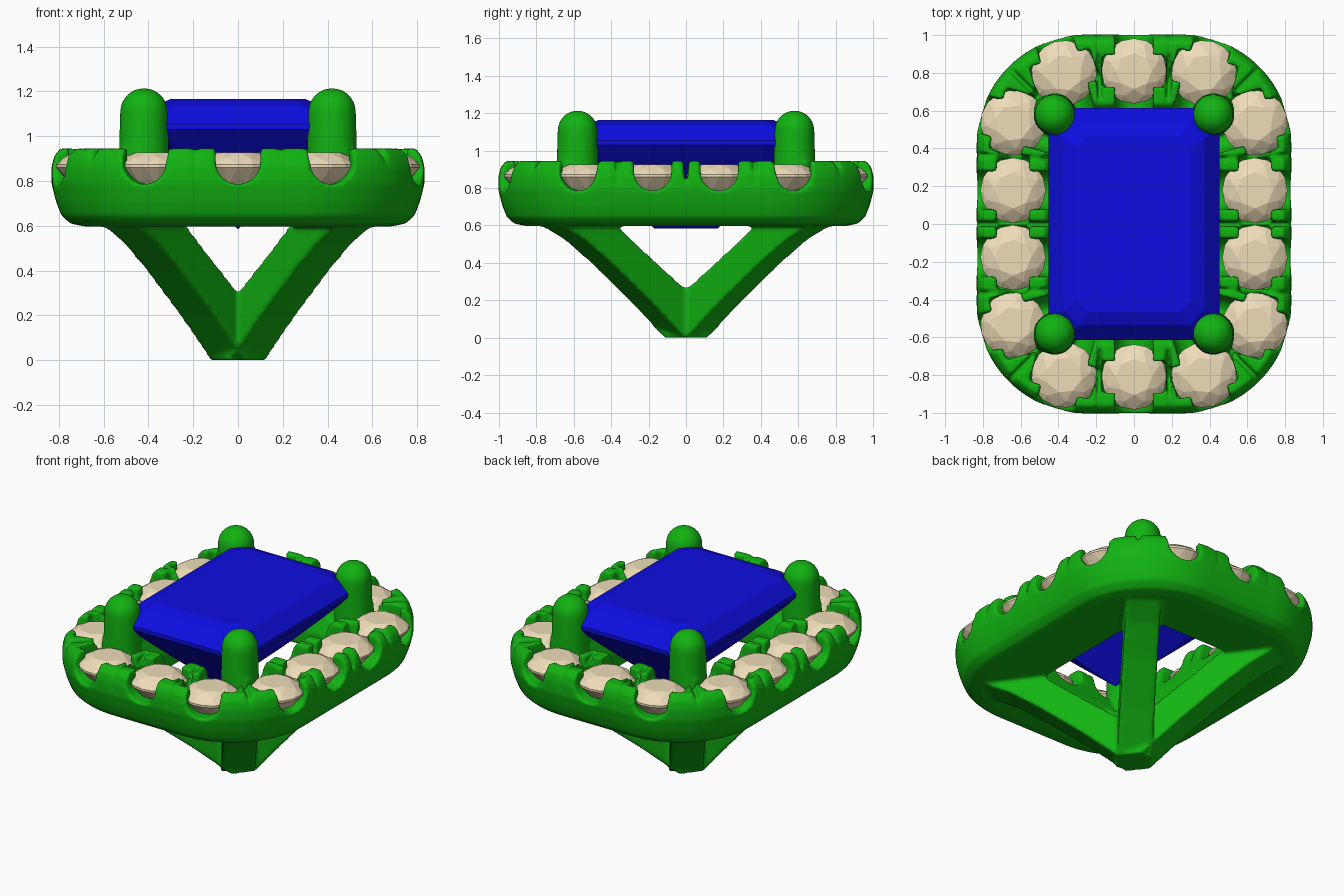
import bpy, bmesh
from math import sin, cos, pi, radians
from mathutils import Vector, Matrix

if "Cube" in bpy.data.objects:
    bpy.data.objects.remove(bpy.data.objects["Cube"])


def material(name, rgb):
    m = bpy.data.materials.new(name)
    m.diffuse_color = (*rgb, 1)
    m.use_nodes = True
    m.node_tree.nodes["Principled BSDF"].inputs["Base Color"].default_value = m.diffuse_color
    return m


GREEN = material("green_metal", (0.006, 0.45, 0.006))
BLUE = material("blue_stone", (0.004, 0.004, 0.75))
TAN = material("pale_stone", (0.86, 0.72, 0.49))


def finish(bm, name, mat):
    bmesh.ops.recalc_face_normals(bm, faces=bm.faces)
    me = bpy.data.meshes.new(name)
    bm.to_mesh(me)
    bm.free()
    ob = bpy.data.objects.new(name, me)
    me.materials.append(mat)
    bpy.context.collection.objects.link(ob)
    return ob


def skin(bm, loops, closed=False):
    """Bridge loops of points; cap the ends or close into a ring."""
    rows = [[bm.verts.new(p) for p in lp] for lp in loops]
    n = len(rows[0])
    for a in range(len(rows) if closed else len(rows) - 1):
        r, s = rows[a], rows[(a + 1) % len(rows)]
        for i in range(n):
            bm.faces.new((r[i], r[(i + 1) % n], s[(i + 1) % n], s[i]))
    if not closed:
        bm.faces.new(rows[0])
        bm.faces.new(rows[-1])


def prism(bm, pts, x, y, angle, half):
    """Vertical profile (u, z), u pointing along angle, extruded sideways."""
    u = Vector((cos(angle), sin(angle), 0))
    n = Vector((-u.y, u.x, 0))
    skin(bm, [[Vector((x, y, z)) + u * a + n * s for a, z in pts] for s in (-half, half)])


def rrect(hx, hy, r, z, n=16):
    out = []
    for q, (sx, sy) in enumerate(((1, 1), (-1, 1), (-1, -1), (1, -1))):
        for i in range(n + 1):
            a = (q + i / n) * pi / 2
            out.append((sx * (hx - r) + r * cos(a), sy * (hy - r) + r * sin(a), z))
    return out


def hull(bm, pts):
    vs = [bm.verts.new(p) for p in pts]
    res = bmesh.ops.convex_hull(bm, input=vs)
    bmesh.ops.delete(bm, geom=[v for v in set(res["geom_interior"]) if isinstance(v, bmesh.types.BMVert)], context='VERTS')


# Small stone positions (x, y, outward angle) and slits between them
stones = [(0, 0.81, pi / 2), (0, -0.81, -pi / 2)]
slits = []
for sx in (1, -1):
    for sy in (1, -1):
        def put(lst, x, y, deg):
            a = radians(deg)
            v = Vector((sx * cos(a), sy * sin(a)))
            lst.append((sx * x, sy * y, Vector((1, 0)).angle_signed(v) * -1))
        put(stones, 0.37, 0.80, 73)
        put(stones, 0.64, 0.535, 16)
        put(stones, 0.64, 0.178, 0)
        put(slits, 0.185, 0.81, 88)
        put(slits, 0.51, 0.675, 45)
        put(slits, 0.64, 0.357, 3)
    slits.append((sx * 0.64, 0, 0))

# Halo ring: rounded section swept round a rounded rectangle
bm = bmesh.new()
outer = [(0.15, 0.597), (0.085, 0.61), (0.045, 0.645), (0.02, 0.71), (0, 0.79),
         (0, 0.86), (0.012, 0.91), (0.04, 0.945)]
loops = [rrect(0.833 - d, 1.003 - d, 0.58 - d, z) for d, z in outer]
loops += [rrect(hx, hx + 0.165, 0.06, z) for hx, z in ((0.47, 0.945), (0.44, 0.91), (0.42, 0.82), (0.37, 0.70), (0.37, 0.597))]
skin(bm, loops, closed=True)
setting = finish(bm, "setting", GREEN)

# Cutters: scallop and channel at each stone, slit between neighbours
bm = bmesh.new()
scallop = [(0.105, 1.1)] + [(0.1 * cos(a), 0.885 + 0.1 * sin(a)) for a in [-pi * i / 12 for i in range(13)]] + [(-0.105, 1.1)]
for x, y, a in stones:
    prism(bm, scallop, x, y, a + pi / 2, 0.3)
    prism(bm, [(-0.085, 0.8), (0.085, 0.8), (0.085, 1.11), (-0.085, 1.11)], x, y, a, 0.168)
for x, y, a in slits:
    prism(bm, [(-0.008, 0.82), (0.008, 0.82), (0.022, 1.12), (-0.022, 1.12)], x, y, a + pi / 2, 0.31)
cutter = finish(bm, "scallop_cutter", GREEN)
cutter.hide_render = True


def bake(ob):
    dg = bpy.context.evaluated_depsgraph_get()
    me = bpy.data.meshes.new_from_object(ob.evaluated_get(dg))
    ob.modifiers.clear()
    ob.data = me


cut = setting.modifiers.new("cut", 'BOOLEAN')
cut.object = cutter
cut.operation = 'DIFFERENCE'
cut.solver = 'EXACT'
cut.use_self = True
bake(setting)
bpy.data.objects.remove(cutter)

# Four diagonal arms and four domed prongs
bm = bmesh.new()
arm = [(-0.07, 0), (0.075, 0), (0.30, 0.195), (0.56, 0.4), (0.73, 0.52), (0.93, 0.62),
       (0.9, 0.68), (0.58, 0.68), (0.54, 0.61), (0.27, 0.405), (0.1, 0.28), (-0.07, 0.2)]
dome = [(0.112, 0.64), (0.112, 0.9), (0.11, 1.0)] + [(0.107 * cos(t), 1.108 + 0.107 * sin(t)) for t in [i * pi / 16 for i in range(8)]]
for sx in (1, -1):
    for sy in (1, -1):
        ang = Vector((1, 0)).angle_signed(Vector((sx * 0.59, sy * 0.81))) * -1
        prism(bm, arm, 0, 0, ang, 0.102)
        skin(bm, [[(sx * 0.42 + r * cos(k * pi / 12), sy * 0.58 + r * sin(k * pi / 12), z)
                   for k in range(24)] for r, z in dome])
bmesh.ops.recalc_face_normals(bm, faces=bm.faces)
bm.from_mesh(setting.data)
bm.to_mesh(setting.data)
bm.free()

# Fuse the metal into one soft, cast-looking body
rm = setting.modifiers.new("fuse", 'REMESH')
rm.mode = 'VOXEL'
rm.voxel_size = 0.0115
sm = setting.modifiers.new("soften", 'SMOOTH')
sm.factor = 0.5
sm.iterations = 7
bake(setting)
setting.data.materials.clear()
setting.data.materials.append(GREEN)
setting.data.polygons.foreach_set("material_index", [0] * len(setting.data.polygons))
setting.data.shade_smooth()

# Round halo stones: table, crown, girdle, pavilion
for i, (x, y, a) in enumerate(stones):
    bm = bmesh.new()
    pts = [(0, 0, 0.70)]
    for n, r, z, off in ((8, 0.095, 0.927, 0), (8, 0.14, 0.904, 0.5), (16, 0.173, 0.873, 0),
                         (16, 0.173, 0.86, 0), (8, 0.11, 0.785, 0.5)):
        pts += [(r * cos((k + off) * 2 * pi / n), r * sin((k + off) * 2 * pi / n), z) for k in range(n)]
    hull(bm, pts)
    bm.transform(Matrix.Translation((x, y, 0)) @ Matrix.Rotation(a, 4, 'Z'))
    finish(bm, f"halo_stone_{i + 1}", TAN)

# Step-cut centre stone with clipped corners and a keel
bm = bmesh.new()
pts = [(0, 0.17, 0.585), (0, -0.17, 0.585)]
for d, z, c in ((0.15, 1.165, 0.06), (0.08, 1.135, 0.08), (0, 1.055, 0.1), (0, 1.03, 0.1),
                (0.11, 0.91, 0.08), (0.26, 0.76, 0.05)):
    hx, hy = 0.453 - d, 0.615 - d
    for sx in (1, -1):
        for sy in (1, -1):
            pts += [(sx * (hx - c), sy * hy, z), (sx * hx, sy * (hy - c), z)]
hull(bm, pts)
bmesh.ops.dissolve_limit(bm, angle_limit=radians(1), verts=bm.verts, edges=bm.edges)
finish(bm, "centre_stone", BLUE)
